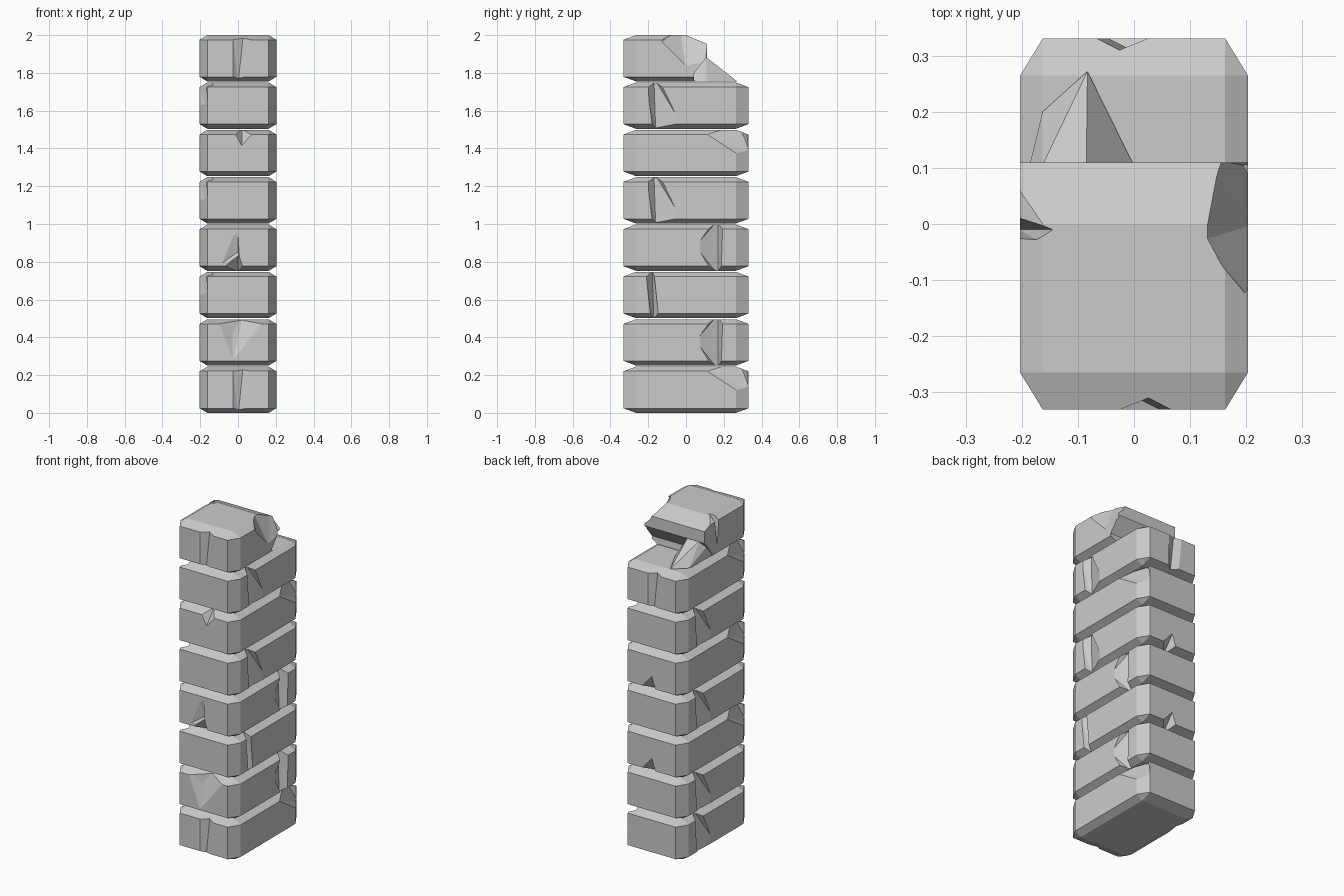
import bpy, bmesh
from math import pi
from mathutils import Matrix

X, Y, H, PITCH = 0.203, 0.331, 0.245, 0.2507


def hull(name, pts, matrix=Matrix()):
    """Solid made of the convex hull of a few points."""
    bm = bmesh.new()
    for p in pts:
        bm.verts.new(p)
    res = bmesh.ops.convex_hull(bm, input=bm.verts)
    junk = [g for g in res["geom_interior"] if isinstance(g, bmesh.types.BMVert)]
    if junk:
        bmesh.ops.delete(bm, geom=junk, context='VERTS')
    bmesh.ops.dissolve_limit(bm, angle_limit=0.01, verts=bm.verts, edges=bm.edges)
    bmesh.ops.recalc_face_normals(bm, faces=bm.faces)
    bm.transform(matrix)
    me = bpy.data.meshes.new(name)
    bm.to_mesh(me)
    bm.free()
    ob = bpy.data.objects.new(name, me)
    bpy.context.collection.objects.link(ob)
    return ob


def cut(ob, pts, matrix):
    """Chip a convex piece out of a block."""
    cutter = hull("chip_cutter", pts, matrix)
    mod = ob.modifiers.new("chip", 'BOOLEAN')
    mod.operation, mod.solver, mod.object = 'DIFFERENCE', 'EXACT', cutter
    bpy.context.view_layer.objects.active = ob
    bpy.ops.object.modifier_apply(modifier=mod.name)
    bpy.data.objects.remove(cutter)


def block_points():
    """Box with a chamfer of ten percent on every axis."""
    pts = []
    for axis in range(3):
        for sx in (-1, 1):
            for sy in (-1, 1):
                for sz in (-1, 1):
                    k = [0.8, 0.8, 0.8]
                    k[axis] = 1
                    pts.append((sx * X * k[0], sy * Y * k[1],
                                H / 2 + sz * H / 2 * k[2]))
    return pts


# Chips in block coordinates (z from 0 to H)
corner = [(0.204, 0.265, 0.12), (0.125, 0.29, 0.25), (0.204, 0.08, 0.24),
          (0.17, 0.34, 0.12), (0.3, 0.4, 0.3), (0.26, 0.08, 0.3)]
side_gouge = [(-0.215, 0.21, 0.225), (-0.215, 0.14, 0.27), (-0.215, 0.02, 0.02),
              (-0.215, 0.18, -0.02), (-0.165, 0.17, 0.27), (-0.17, 0.16, -0.02),
              (-0.185, 0.12, 0.12)]
crevice = [(-0.215, 0.22, 0.27), (-0.215, 0.17, 0.27), (-0.215, 0.19, -0.02),
           (-0.215, 0.14, -0.02), (-0.16, 0.18, 0.27), (-0.165, 0.17, -0.02)]
right_crack = [(0.215, 0.2, 0.27), (0.215, 0.15, 0.27), (0.215, 0.05, 0.13),
               (0.215, 0.14, -0.02), (0.215, 0.19, -0.02), (0.15, 0.17, 0.27),
               (0.16, 0.17, -0.02), (0.175, 0.18, 0.12)]
seam = [(-0.03, -0.335, -0.02), (-0.03, -0.335, 0.27), (0.05, -0.335, -0.02),
        (0.08, -0.335, 0.27), (0.0, -0.31, -0.02), (0.03, -0.31, 0.27)]
scoop = [(-0.12, -0.335, 0.26), (-0.03, -0.335, 0.02), (0.14, -0.335, 0.23),
         (0.0, -0.335, 0.05), (-0.03, -0.305, 0.17), (0.03, -0.27, 0.27)]
split_low = [(-0.11, -0.335, -0.02), (0.0, -0.335, 0.1), (0.04, -0.335, -0.02),
             (0.0, -0.24, -0.02)]
split_up = [(-0.1, -0.335, 0.03), (-0.03, -0.335, 0.2), (0.0, -0.335, 0.22),
            (0.01, -0.335, 0.04), (0.0, -0.31, 0.1)]
vee = [(-0.04, -0.34, 0.26), (0.02, -0.34, 0.15), (0.08, -0.34, 0.22),
       (0.02, -0.24, 0.27), (0.06, -0.3, 0.27)]

# Per block: turned round or not, and its chips
layout = [
    (False, [seam, corner, side_gouge]),
    (False, [scoop, right_crack, side_gouge]),
    (True, [split_low, corner, crevice]),
    (False, [split_low, split_up, right_crack, side_gouge]),
    (True, [split_low, corner, side_gouge]),
    (False, [vee, corner, side_gouge]),
    (True, [seam, corner, side_gouge]),
    (False, [seam]),
]

for i, (turned, chips) in enumerate(layout):
    m = Matrix.Translation((0, 0, i * PITCH)) @ Matrix.Rotation(pi if turned else 0, 4, 'Z')
    block = hull(f"stone_block_{i + 1}", block_points(), m)
    for chip in chips:
        cut(block, chip, m)

# Broken rear of the top block: missing end, sloped edge, undercut, side gouges
top = Matrix.Translation((0, 0, 7 * PITCH))
cut(block, [(x, y, z) for x in (-0.3, 0.3) for y in (0.11, 0.5)
            for z in (-0.1, 0.4)], top)
cut(block, [(x, y, z) for x in (-0.3, 0.3)
            for y, z in ((0.0, 0.245), (0.12, 0.195), (0.12, 0.4), (0.0, 0.4))], top)
cut(block, [(x, y, z) for x in (-0.3, 0.3)
            for y, z in ((0.12, 0.14), (0.04, 0.04), (0.05, -0.05), (0.2, -0.05))], top)
cut(block, [(0.12, 0.12, 0.27), (0.12, -0.03, 0.27), (0.163, -0.09, 0.27),
            (0.215, -0.14, 0.2), (0.215, 0.1, 0.08), (0.23, 0.14, 0.27),
            (0.215, 0.0, 0.06)], top)
cut(block, [(-0.14, -0.01, 0.26), (-0.17, -0.03, 0.26), (-0.215, -0.03, 0.26),
            (-0.215, 0.02, 0.26), (-0.205, -0.01, 0.06)], top)

# Ramp-shaped shard left behind on the broken side
hull("broken_shard", [(-0.202, 0.04, 0.025), (-0.163, 0.2, 0.0), (-0.083, 0.272, 0.0),
                      (-0.003, 0.11, 0.0), (-0.085, 0.105, 0.13), (-0.163, 0.105, 0.13),
                      (-0.202, 0.04, 0.12), (-0.16, 0.03, 0.0), (-0.03, 0.03, 0.0),
                      (-0.08, 0.03, 0.13)], top)
